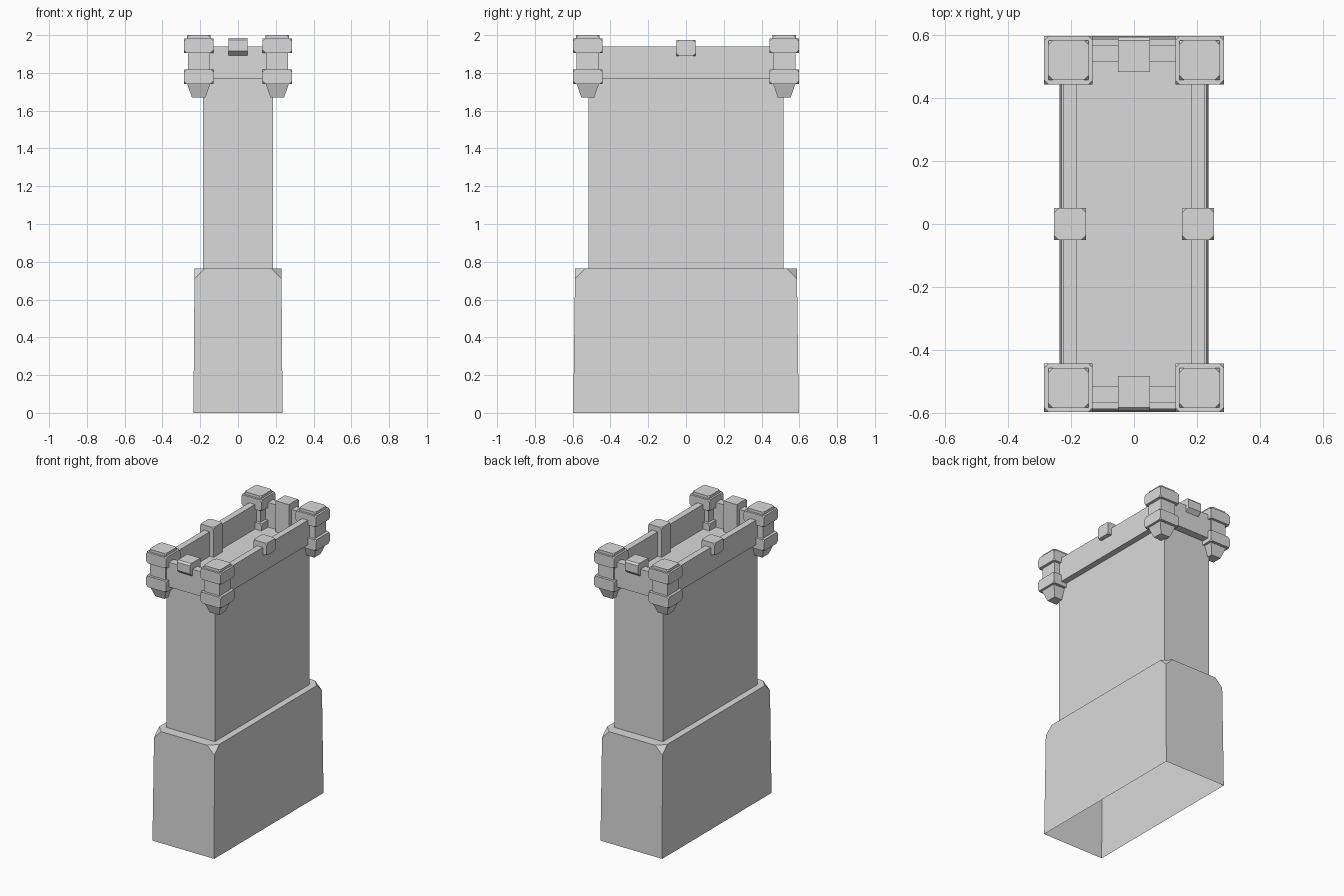
import bpy
import bmesh

cube = bpy.data.objects.get("Cube")
if cube:
    bpy.data.objects.remove(cube, do_unlink=True)

stone = bpy.data.materials.new("grey_stone")
stone.use_nodes = True
grey = (0.7, 0.7, 0.7, 1.0)
stone.diffuse_color = grey
stone.node_tree.nodes["Principled BSDF"].inputs["Base Color"].default_value = grey


def finish(name, bm):
    bmesh.ops.recalc_face_normals(bm, faces=bm.faces[:])
    mesh = bpy.data.meshes.new(name)
    bm.to_mesh(mesh)
    bm.free()
    mesh.materials.append(stone)
    obj = bpy.data.objects.new(name, mesh)
    bpy.context.collection.objects.link(obj)
    return obj


def block(name, centre, half, z0, z1, top=None, cut=0, cut_all=True, open_bottom=False):
    """Box or frustum with optional clipped corners and open underside."""
    bm = bmesh.new()
    bmesh.ops.create_cube(bm, size=2)
    for v in bm.verts:
        hx, hy = (top or half) if v.co.z > 0 else half
        v.co = (centre[0] + v.co.x * hx, centre[1] + v.co.y * hy,
                z1 if v.co.z > 0 else z0)
    if cut:
        corners = [v for v in bm.verts if cut_all or v.co.z > z1 - 0.001]
        bmesh.ops.bevel(bm, geom=corners, offset=cut, segments=1,
                        profile=0.5, affect='VERTICES')
    bmesh.ops.recalc_face_normals(bm, faces=bm.faces[:])
    if open_bottom:
        under = [f for f in bm.faces if f.normal.z < -0.9]
        bmesh.ops.delete(bm, geom=under, context='FACES')
    return finish(name, bm)


def end_merlon(name, side):
    """Merlon on a short wall, with a sloping outer underside."""
    profile = [(0.483, 1.89), (0.565, 1.89), (0.594, 1.916),
               (0.594, 1.973), (0.583, 1.985), (0.483, 1.985)]
    bm = bmesh.new()
    face = bm.faces.new([bm.verts.new((-0.05, side * y, z)) for y, z in profile])
    new = bmesh.ops.extrude_face_region(bm, geom=[face])["geom"]
    bmesh.ops.translate(bm, vec=(0.1, 0, 0),
                        verts=[g for g in new if isinstance(g, bmesh.types.BMVert)])
    finish(name, bm)


# Plinth with clipped top corners, and the shaft above it
block("plinth", (0, 0), (0.236, 0.597), 0, 0.765, top=(0.23, 0.587),
      cut=0.054, cut_all=False, open_bottom=True)
block("shaft", (0, 0), (0.184, 0.516), 0.765, 1.77, open_bottom=True)

# Parapet walls with their merlons and inner pilasters
for side, label in ((1, "left"), (-1, "right")):
    block(label + "_wall", (side * 0.203, 0), (0.022, 0.52), 1.77, 1.94)
    block(label + "_merlon", (side * 0.203, 0), (0.051, 0.05), 1.89, 1.975, cut=0.014)
    block(label + "_pilaster", (side * 0.17, 0), (0.018, 0.05), 1.77, 1.91)
for side, label in ((1, "back"), (-1, "front")):
    block(label + "_wall", (0, side * 0.541), (0.2, 0.027), 1.77, 1.94)
    end_merlon(label + "_merlon", side)
    block(label + "_pilaster", (0, side * 0.502), (0.05, 0.019), 1.77, 1.91)

# Corner turrets: corbel, two bands, neck and lid
for sx, side in ((1, "left"), (-1, "right")):
    for sy, end in ((1, "back"), (-1, "front")):
        label = end + "_" + side
        c = (sx * 0.208, sy * 0.52)
        block(label + "_corbel", c, (0.036, 0.034), 1.67, 1.75, top=(0.064, 0.062))
        block(label + "_neck", c, (0.058, 0.06), 1.74, 1.92)
        for z, part in ((1.742, "_lower_band"), (1.906, "_upper_band")):
            block(label + part, c, (0.077, 0.077), z, z + 0.076, cut=0.014)
        block(label + "_lid", c, (0.063, 0.063), 1.96, 2.0, cut=0.014, cut_all=False)
